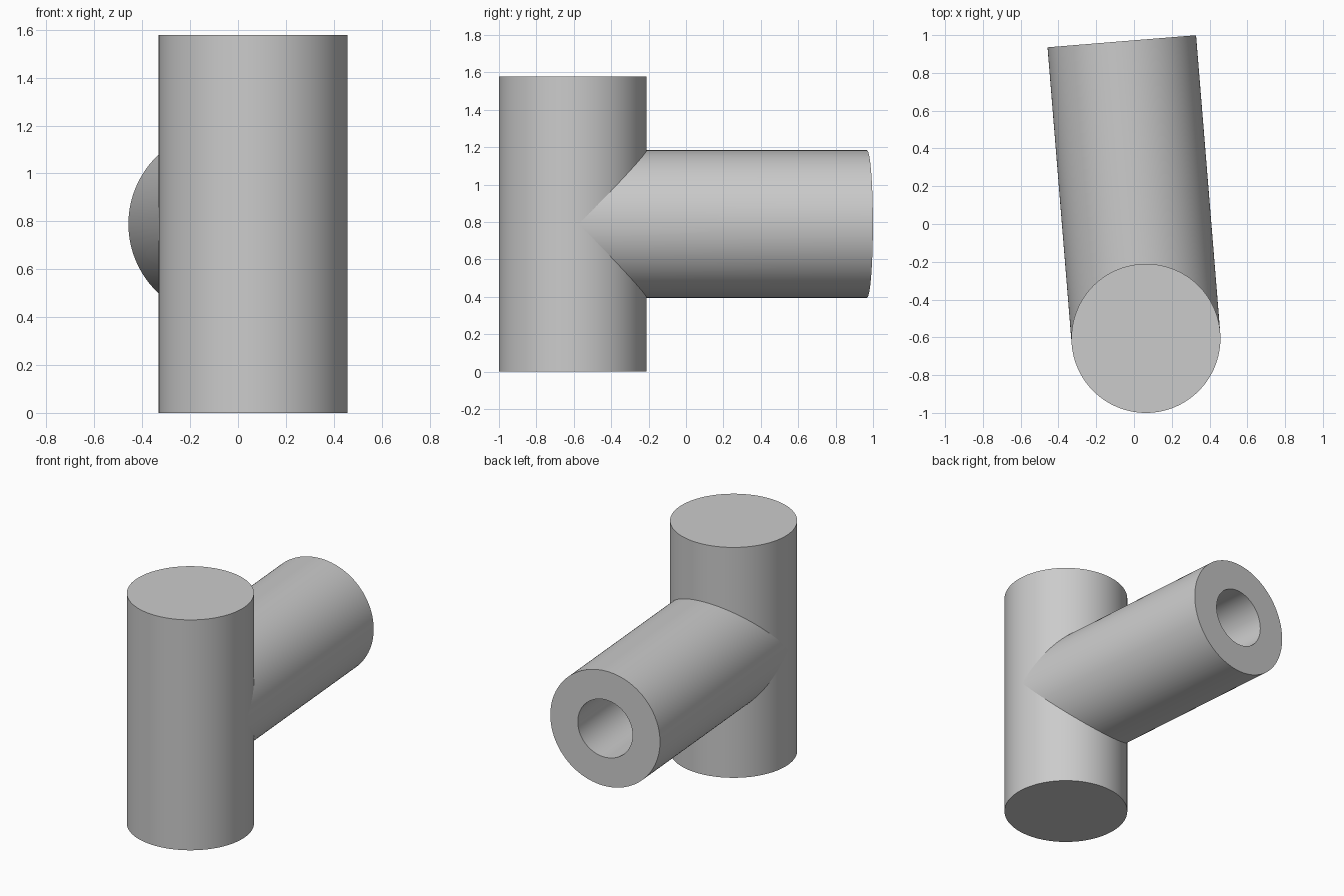
import bpy
import bmesh
from math import sin, cos, pi, sqrt, radians

if "Cube" in bpy.data.objects:
    bpy.data.objects.remove(bpy.data.objects["Cube"])

R, BORE, LENGTH, SEG = 0.3945, 0.197, 1.578, 128
CX, CY, ANGLE = 0.0633, -0.6055, radians(4.65)


def finish(obj):
    bpy.ops.object.select_all(action='DESELECT')
    obj.select_set(True)
    bpy.context.view_layer.objects.active = obj
    bpy.ops.object.shade_smooth_by_angle(angle=radians(35))


# Solid upright post
bpy.ops.mesh.primitive_cylinder_add(vertices=SEG, radius=R, depth=LENGTH,
                                    location=(CX, CY, LENGTH / 2))
post = bpy.context.object
post.name = "upright_post"
finish(post)

# Hollow side branch along local +y, its inner end fitted to the post's curved wall
bm = bmesh.new()


def ring(radius, fitted):
    verts = []
    for i in range(SEG):
        x, z = radius * cos(2 * pi * i / SEG), radius * sin(2 * pi * i / SEG)
        y = max(sqrt(max(R * R - x * x, 0)) - 0.003, 0) if fitted else LENGTH
        verts.append(bm.verts.new((x, y, z)))
    return verts


rings = [ring(BORE, True), ring(BORE, False), ring(R, False), ring(R, True)]
for a, b in zip(rings, rings[1:]):
    for i in range(SEG):
        j = (i + 1) % SEG
        bm.faces.new((a[i], a[j], b[j], b[i]))
bmesh.ops.recalc_face_normals(bm, faces=bm.faces)
# The outer wall must face outward
bm.faces.ensure_lookup_table()
outer = bm.faces[2 * SEG + SEG // 8]
centre = outer.calc_center_median()
if outer.normal.x * centre.x + outer.normal.z * centre.z < 0:
    bmesh.ops.reverse_faces(bm, faces=bm.faces)

mesh = bpy.data.meshes.new("side_branch")
bm.to_mesh(mesh)
bm.free()
branch = bpy.data.objects.new("side_branch", mesh)
bpy.context.collection.objects.link(branch)
branch.location = (CX, CY, LENGTH / 2)
branch.rotation_euler = (0, 0, ANGLE)
finish(branch)
